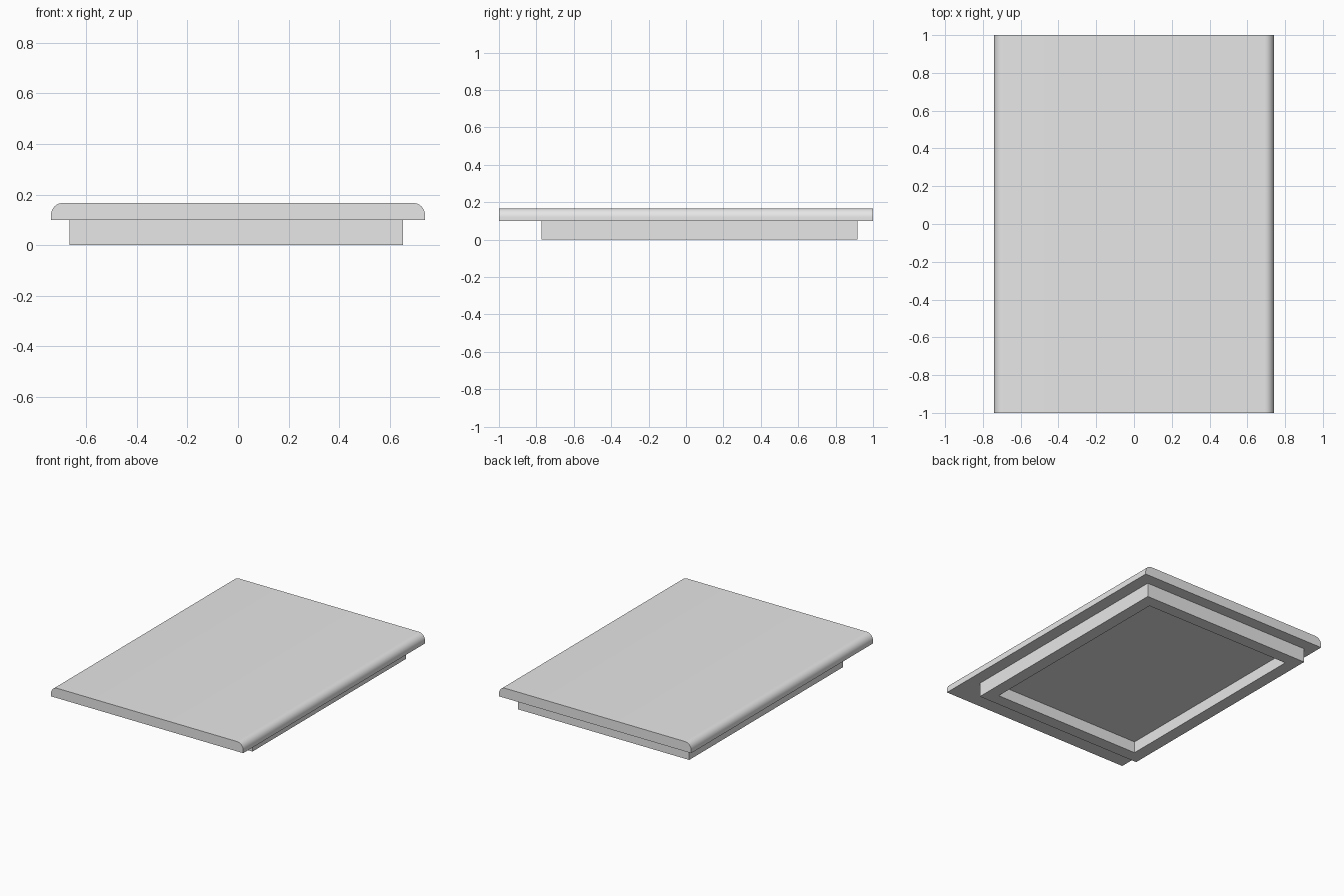
import bpy
import bmesh

default_cube = bpy.data.objects.get("Cube")
if default_cube:
    bpy.data.objects.remove(default_cube, do_unlink=True)

# One plain grey for the whole model
grey = bpy.data.materials.new("light_grey")
grey.use_nodes = True
grey.diffuse_color = (0.8, 0.8, 0.8, 1)
grey.node_tree.nodes["Principled BSDF"].inputs["Base Color"].default_value = (0.8, 0.8, 0.8, 1)


def box(low, high):
    """Return a bmesh box spanning the two corners."""
    bm = bmesh.new()
    bmesh.ops.create_cube(bm, size=1)
    for v in bm.verts:
        for i in range(3):
            v.co[i] = low[i] if v.co[i] < 0 else high[i]
    return bm


def finish(name, bm):
    bmesh.ops.recalc_face_normals(bm, faces=bm.faces)
    mesh = bpy.data.meshes.new(name)
    bm.to_mesh(mesh)
    bm.free()
    mesh.materials.append(grey)
    obj = bpy.data.objects.new(name, mesh)
    bpy.context.collection.objects.link(obj)
    return obj


LEDGE = 0.0985

# Top slab with its two long upper edges rounded
bm = box((-0.74, -1, LEDGE), (0.74, 1, 0.167))
long_edges = [e for e in bm.edges
              if all(v.co.z > 0.15 for v in e.verts)
              and abs(e.verts[0].co.y - e.verts[1].co.y) > 1]
bmesh.ops.bevel(bm, geom=long_edges, offset=0.048, segments=10,
                profile=0.5, affect='EDGES')
slab = finish("top_slab", bm)
bpy.ops.object.select_all(action='DESELECT')
slab.select_set(True)
bpy.context.view_layer.objects.active = slab
bpy.ops.object.shade_smooth_by_angle()

# Base block, offset towards the back, hollowed from below
bm = box((-0.667, -0.773, 0), (0.653, 0.917, LEDGE))
underside = min(bm.faces, key=lambda f: f.calc_center_median().z)
bmesh.ops.inset_region(bm, faces=[underside], thickness=0.123)
inner = underside.verts[:]
hollow = bmesh.ops.extrude_discrete_faces(bm, faces=[underside])["faces"][0]
bmesh.ops.translate(bm, vec=(0, 0, 0.08), verts=hollow.verts[:])
finish("base_frame", bm)
